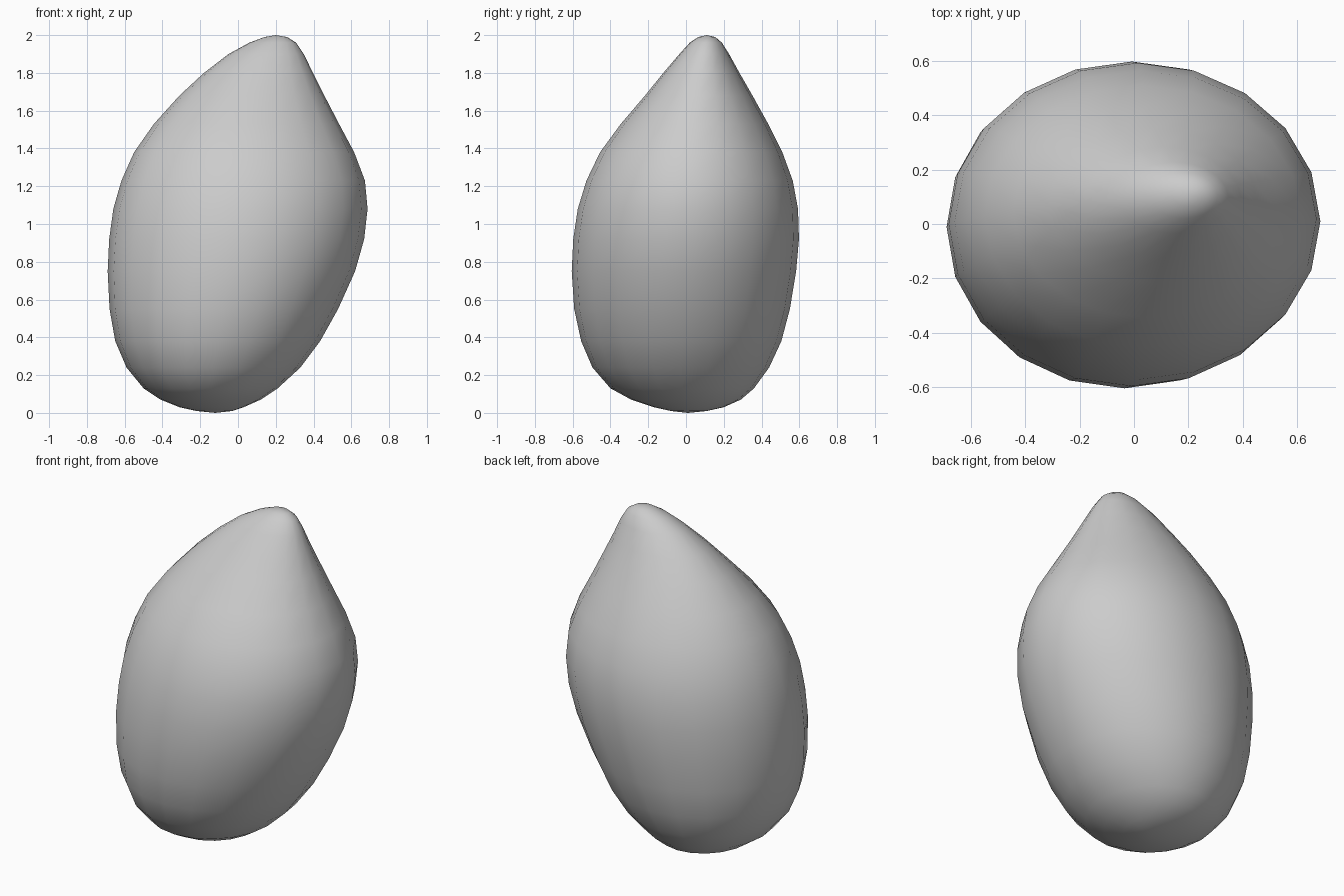
import bpy, bmesh, math

SIDES = 20
# horizontal slices: height, left x, right x, front y, back y
SLICES = [
    (0.01, -0.22, -0.03, -0.08, 0.11),
    (0.03, -0.31, 0.03, -0.17, 0.20),
    (0.07, -0.41, 0.12, -0.29, 0.29),
    (0.13, -0.50, 0.21, -0.40, 0.36),
    (0.24, -0.59, 0.33, -0.495, 0.44),
    (0.38, -0.65, 0.435, -0.555, 0.505),
    (0.55, -0.68, 0.53, -0.592, 0.55),
    (0.75, -0.69, 0.62, -0.605, 0.583),
    (0.92, -0.682, 0.668, -0.597, 0.598),
    (1.08, -0.66, 0.686, -0.573, 0.593),
    (1.23, -0.617, 0.672, -0.527, 0.565),
    (1.38, -0.55, 0.615, -0.455, 0.51),
    (1.53, -0.445, 0.535, -0.345, 0.435),
    (1.68, -0.31, 0.457, -0.217, 0.352),
    (1.80, -0.18, 0.397, -0.12, 0.283),
    (1.90, -0.05, 0.348, -0.035, 0.228),
    (1.96, 0.06, 0.308, 0.02, 0.19),
    (1.99, 0.14, 0.26, 0.065, 0.155),
]

# leaning teardrop body, lofted through oval rings
bm = bmesh.new()
rings = []
for z, x0, x1, y0, y1 in SLICES:
    rings.append([bm.verts.new((
        (x0 + x1) / 2 + (x1 - x0) / 2 * math.cos(2 * math.pi * i / SIDES),
        (y0 + y1) / 2 + (y1 - y0) / 2 * math.sin(2 * math.pi * i / SIDES), z))
        for i in range(SIDES)])
bottom = bm.verts.new((-0.12, 0.01, 0))
tip = bm.verts.new((0.2, 0.11, 2))
for i in range(SIDES):
    j = (i + 1) % SIDES
    for a, b in zip(rings, rings[1:]):
        bm.faces.new((a[i], a[j], b[j], b[i]))
    bm.faces.new((bottom, rings[0][j], rings[0][i]))
    bm.faces.new((rings[-1][i], rings[-1][j], tip))
bmesh.ops.recalc_face_normals(bm, faces=bm.faces)
for f in bm.faces:
    f.smooth = True

mesh = bpy.data.meshes.new("teardrop_body")
bm.to_mesh(mesh)
bm.free()
bpy.context.collection.objects.link(bpy.data.objects.new("teardrop_body", mesh))
